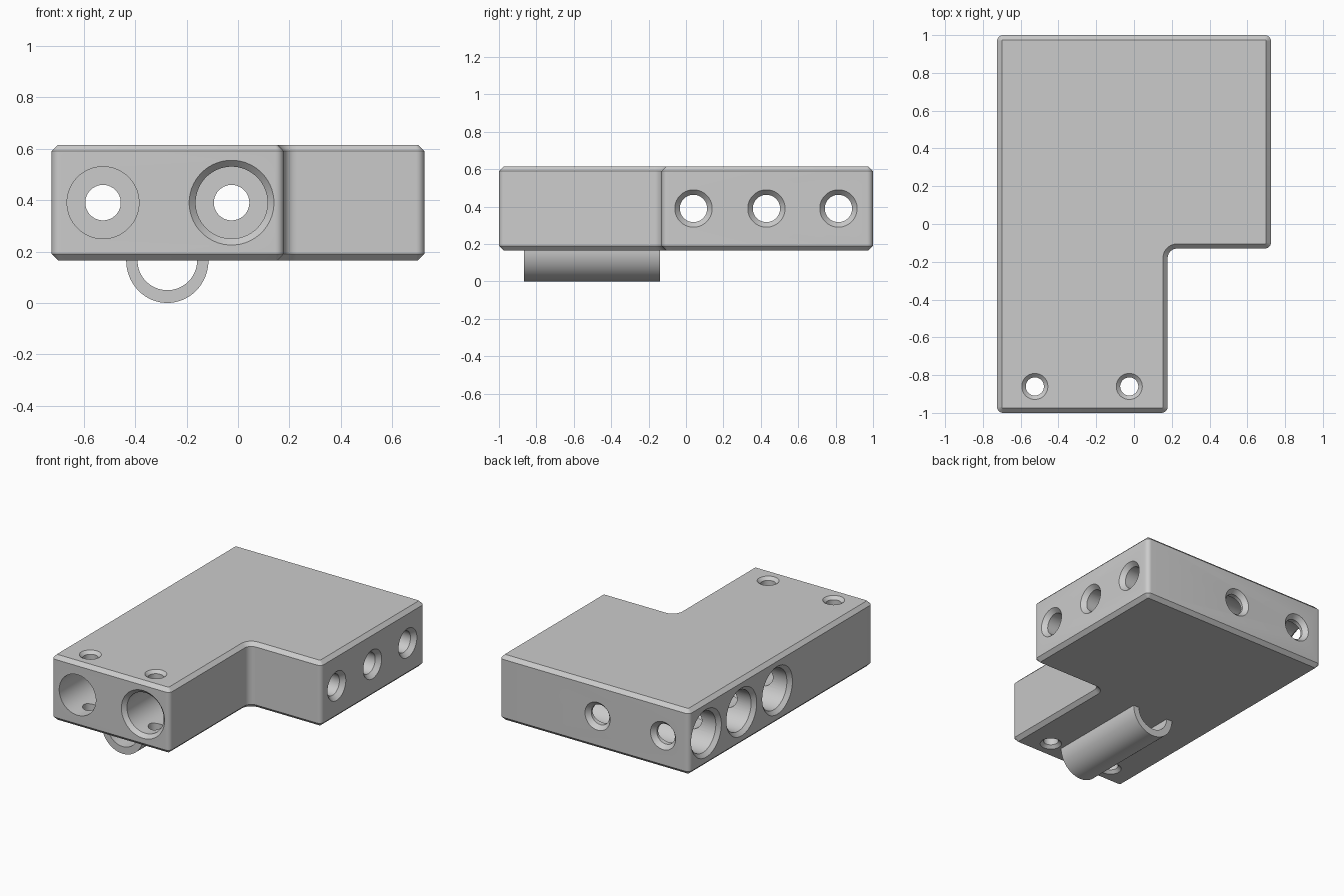
import bpy, bmesh, math
from mathutils import Vector

if "Cube" in bpy.data.objects:
    bpy.data.objects.remove(bpy.data.objects["Cube"])

grey = bpy.data.materials.new("light grey metal")
grey.diffuse_color = (0.6, 0.6, 0.6, 1)
grey.use_nodes = True
grey.node_tree.nodes["Principled BSDF"].inputs["Base Color"].default_value = grey.diffuse_color

Z0, Z1, ZC, CH = 0.165, 0.615, 0.39, 0.025


def make_object(name, bm):
    bmesh.ops.recalc_face_normals(bm, faces=bm.faces)
    mesh = bpy.data.meshes.new(name)
    bm.to_mesh(mesh)
    bm.free()
    mesh.materials.append(grey)
    obj = bpy.data.objects.new(name, mesh)
    bpy.context.collection.objects.link(obj)
    return obj


def activate(obj):
    bpy.ops.object.select_all(action='DESELECT')
    obj.select_set(True)
    bpy.context.view_layer.objects.active = obj


def skin(bm, rings, closed=False):
    """Bridge equal rings of points; cap the ends unless closed into a loop."""
    loops = [[bm.verts.new(p) for p in ring] for ring in rings]
    n = len(loops[0])
    pairs = list(zip(loops, loops[1:]))
    if closed:
        pairs.append((loops[-1], loops[0]))
    for a, b in pairs:
        for i in range(n):
            j = (i + 1) % n
            bm.faces.new((a[i], a[j], b[j], b[i]))
    if not closed:
        bm.faces.new(loops[0])
        bm.faces.new(loops[-1])


# L-shaped outline: x, y, start angle of the corner arc, convex or not
CORNERS = [(-0.725, -1, 180, True), (0.178, -1, 270, True), (0.178, -0.13, 180, False),
           (0.725, -0.13, 270, True), (0.725, 1, 0, True), (-0.725, 1, 90, True)]


def outline(inset, z, steps=6):
    pts = []
    for x, y, start, convex in CORNERS:
        if convex:
            r, sign = 0.032, 1
        else:
            r, sign = 0.05, -1
        mid = math.radians(start + 45)
        cx = x - sign * r * math.copysign(1, math.cos(mid))
        cy = y - sign * r * math.copysign(1, math.sin(mid))
        if not convex:
            # hollow corner: the arc centre lies outside the block
            cx, cy = x + r, y - r
            r, first, sweep = r + inset, 180, -90
        else:
            r, first, sweep = r - inset, start, 90
        for k in range(steps + 1):
            a = math.radians(first + sweep * k / steps)
            pts.append((cx + r * math.cos(a), cy + r * math.sin(a), z))
    return pts


# chamfered block
bm = bmesh.new()
skin(bm, [outline(CH, Z0), outline(0, Z0 + CH), outline(0, Z1 - CH), outline(CH, Z1)])
block = make_object("block", bm)


def drill(origin, direction, profile, segments=48):
    """Cut a stepped round hole; profile holds (distance, radius) pairs."""
    d = Vector(direction)
    u = d.orthogonal().normalized()
    v = d.cross(u)
    rings = []
    for t, r in profile:
        c = Vector(origin) + d * t
        rings.append([c + r * (math.cos(a) * u + math.sin(a) * v)
                      for a in (2 * math.pi * (i + 0.5) / segments for i in range(segments))])
    bm = bmesh.new()
    skin(bm, rings)
    cutter = make_object("drill_cutter", bm)
    cutter.hide_render = True
    mod = block.modifiers.new("hole", 'BOOLEAN')
    mod.operation, mod.solver, mod.object = 'DIFFERENCE', 'EXACT', cutter
    activate(block)
    bpy.ops.object.modifier_apply(modifier=mod.name)
    bpy.data.objects.remove(cutter)


def passage(mouth, bore_end, length, small):
    """Wide bore, narrow through hole, countersunk exit."""
    if mouth:
        head = [(-0.02, 0.185), (0.025, 0.14)]
    else:
        head = [(-0.02, 0.14)]
    return head + [(bore_end, 0.14), (bore_end, small), (length - 0.03, small),
                   (length + 0.02, small + 0.045)]


# cross passages from the left side
for y in (0.04, 0.43, 0.815):
    drill((-0.725, y, ZC), (1, 0, 0), passage(True, 0.95, 1.45, 0.073))

# long passages from the front, only the second has a chamfered mouth
for x, mouth in ((-0.525, False), (-0.025, True)):
    drill((x, -1, ZC), (0, 1, 0), passage(mouth, 0.7, 2.0, 0.069))

# vertical pin holes, countersunk at both ends
for x in (-0.525, -0.025):
    drill((x, -0.86, Z0), (0, 0, 1),
          [(-0.02, 0.09), (0.02, 0.048), (0.43, 0.048), (0.47, 0.09)])

# half-round channel under the block
bm = bmesh.new()
rings = []
N = 32
for i in range(N + 1):
    a = math.pi + math.pi * i / N
    c, s = math.cos(a), math.sin(a)
    rings.append([(-0.275 + r * c, y, Z0 + 0.0005 + r * s * (0.1655 / 0.16 if r > 0.14 else 1))
                  for r, y in ((0.16, -0.865), (0.16, -0.14), (0.116, -0.14), (0.116, -0.865))])
skin(bm, rings)
channel = make_object("half_round_channel", bm)

for obj in (block, channel):
    activate(obj)
    bpy.ops.object.shade_smooth_by_angle(angle=math.radians(30))
